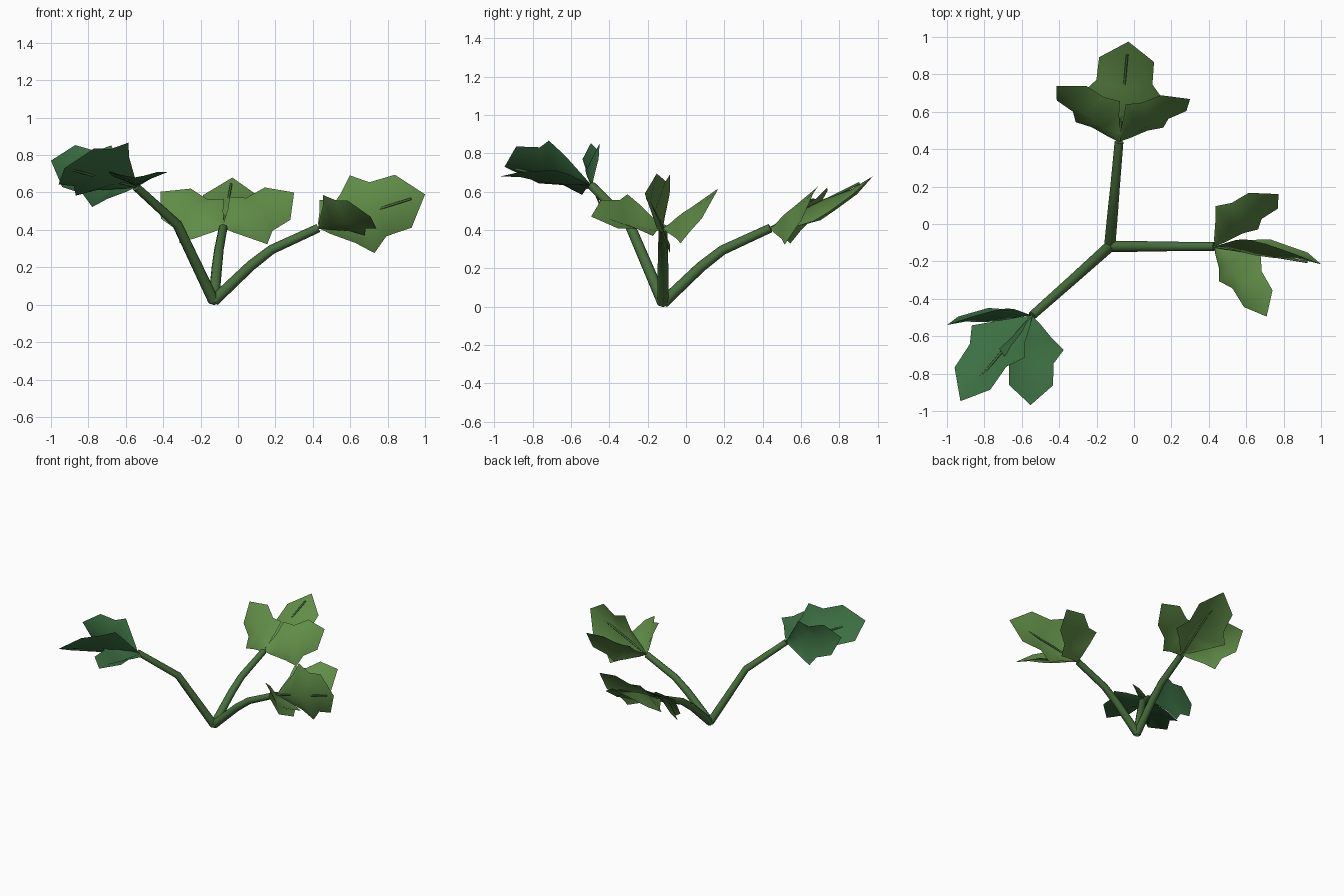
import bpy
from mathutils import Vector

if "Cube" in bpy.data.objects:
    bpy.data.objects.remove(bpy.data.objects["Cube"])


def material(name, rgb):
    m = bpy.data.materials.new(name)
    m.diffuse_color = (*rgb, 1)
    m.use_nodes = True
    m.node_tree.nodes["Principled BSDF"].inputs["Base Color"].default_value = m.diffuse_color
    return m


STEM = material("stem_green", (0.065, 0.16, 0.045))
LEAF = material("leaf_green", (0.12, 0.27, 0.065))
DARK = material("leaf_dark_green", (0.045, 0.16, 0.055))


def finish(ob, mat):
    ob.data.materials.append(mat)
    bpy.ops.object.select_all(action='DESELECT')
    bpy.context.view_layer.objects.active = ob
    ob.select_set(True)
    if ob.type == 'CURVE':
        bpy.ops.object.convert(target='MESH')
    bpy.ops.object.shade_smooth_by_angle(angle=0.9)


def tube(name, points, radius, taper):
    cu = bpy.data.curves.new(name, 'CURVE')
    cu.dimensions = '3D'
    cu.bevel_depth = radius
    cu.bevel_resolution = 2
    cu.use_fill_caps = True
    sp = cu.splines.new('POLY')
    sp.points.add(len(points) - 1)
    for i, (pt, co) in enumerate(zip(sp.points, points)):
        pt.co = (*co, 1)
        pt.radius = 1 - (1 - taper) * i / (len(points) - 1)
    ob = bpy.data.objects.new(name, cu)
    bpy.context.collection.objects.link(ob)
    finish(ob, STEM)


# Half outline of a unit leaf: along, half width, edge height, centre height
PROFILE = [(0.08, 0.08, 0.03, 0.005), (0.26, 0.225, 0.10, -0.012), (0.39, 0.36, 0.125, -0.018),
           (0.54, 0.25, 0.11, -0.015), (0.785, 0.245, 0.07, 0.015)]


def leaf(name, base, tip, across, mat):
    base, tip = Vector(base), Vector(tip)
    u = tip - base
    size = u.length
    u.normalize()
    v = Vector(across)
    v = (v - u * v.dot(u)).normalized()
    n = u.cross(v)
    verts = [base]
    for a, w, edge, mid in PROFILE:
        for side in (1, 0, -1):
            verts.append(base + size * (u * a + v * w * side + n * (edge if side else mid)))
    verts.append(tip)
    last = len(verts) - 1
    faces = [(0, 2, 1), (0, 3, 2)]
    for i in range(len(PROFILE) - 1):
        k = 1 + 3 * i
        faces += [(k, k + 1, k + 4, k + 3), (k + 1, k + 2, k + 5, k + 4)]
    k = last - 3
    faces += [(k, k + 1, last), (k + 1, k + 2, last)]
    me = bpy.data.meshes.new(name)
    me.from_pydata(verts, [], faces)
    ob = bpy.data.objects.new(name, me)
    bpy.context.collection.objects.link(ob)
    finish(ob, mat)


# Each branch: stem path, then (tip, across direction) for middle and side leaves
ROOT = (-0.13, -0.12, 0.02)
BRANCHES = {
    "right": (LEAF, [ROOT, (0.07, -0.12, 0.21), (0.18, -0.12, 0.295), (0.43, -0.12, 0.41)],
              [((1.0, -0.215, 0.59), (0.3, 0, -0.95)),
               ((0.773, 0.16, 0.60), (0.665, -0.35, -0.654)),
               ((0.709, -0.495, 0.47), (0.65, 0.40, -0.64))]),
    "back": (LEAF, [ROOT, (-0.112, 0.08, 0.21), (-0.102, 0.19, 0.295), (-0.08, 0.44, 0.41)],
             [((-0.03, 0.975, 0.68), (1, -0.06, 0)),
              ((-0.414, 0.738, 0.604), (0.708, 0.284, 0.644)),
              ((0.30, 0.668, 0.60), (0.587, -0.354, -0.728))]),
    "front_left": (DARK, [ROOT, (-0.325, -0.295, 0.43), (-0.545, -0.49, 0.63)],
                   [((-0.928, -0.947, 0.73), (0.657, -0.385, 0.647)),
                    ((-0.553, -0.968, 0.68), (1, 0, 0)),
                    ((-1.0, -0.54, 0.77), (0.35, 0, 0.93))]),
}

for side, (mat, path, leaves) in BRANCHES.items():
    tube(side + "_stem", path, 0.03, 0.78)
    end = Vector(path[-1])
    for part, (tip, across) in zip(("middle", "inner", "outer"), leaves):
        leaf(f"{side}_{part}_leaf", end, tip, across, mat)
    # Straight thin rib along the middle leaf
    tube(side + "_leaf_rib", [end, end.lerp(Vector(leaves[0][0]), 0.87)], 0.007, 0.9)
